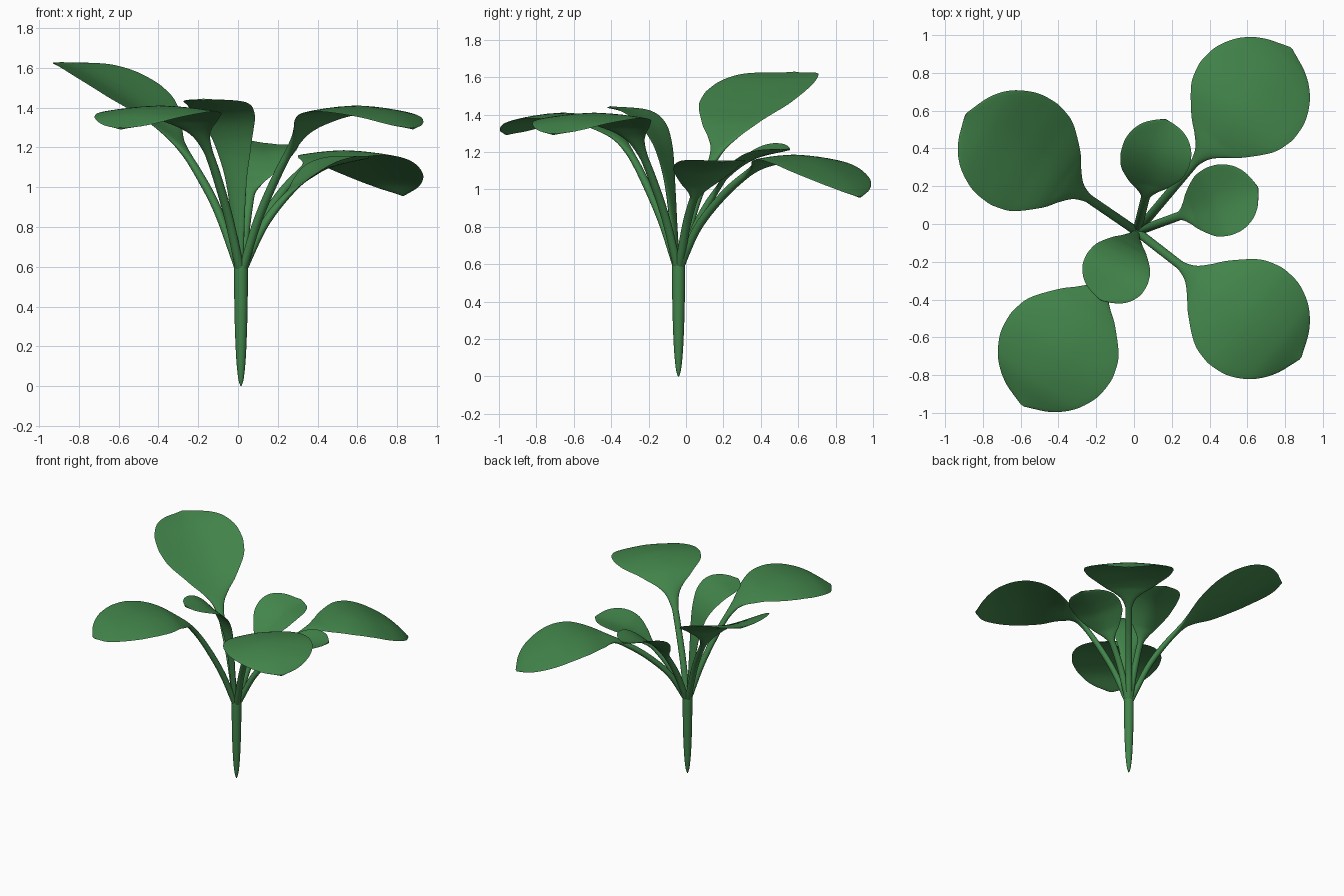
import bpy, bmesh, math
from mathutils import Vector

if "Cube" in bpy.data.objects:
    bpy.data.objects.remove(bpy.data.objects["Cube"])

green = bpy.data.materials.new("leaf_green")
green.diffuse_color = (0.055, 0.235, 0.07, 1)
green.use_nodes = True
green.node_tree.nodes["Principled BSDF"].inputs["Base Color"].default_value = green.diffuse_color
ROOT = Vector((0.015, -0.04, 0))


def spline(pts, n):
    """Catmull-Rom curve through 2D points."""
    p = [Vector(q) for q in pts]
    p = [2 * p[0] - p[1]] + p + [2 * p[-1] - p[-2]]
    out = []
    for i in range(1, len(p) - 2):
        a, b, c, d = p[i - 1:i + 3]
        for k in range(n):
            t = k / n
            out.append(0.5 * (2 * b + (c - a) * t + (2 * a - 5 * b + 4 * c - d) * t * t
                              + (3 * b - a - 3 * c + d) * t ** 3))
    return out + [p[-2]]


# blade half-width (share of its radius) along the leaf; 0 is the widest place
OUTLINE = spline([(-1.75, 0.0), (-1.3, 0.12), (-1.08, 0.31), (-0.88, 0.55), (-0.5, 0.87),
                  (-0.2, 0.98), (0, 1), (0.3, 0.96), (0.6, 0.81), (0.8, 0.62),
                  (0.93, 0.41), (1.0, 0.22), (1.06, 0.04)], 6)


def outline(t):
    if t <= OUTLINE[0].x:
        return 0
    for a, b in zip(OUTLINE, OUTLINE[1:]):
        if t <= b.x:
            return a.y + (b.y - a.y) * (t - a.x) / (b.x - a.x)
    return OUTLINE[-1].y


def loft(name, rings):
    """Closed skin over rings of points, capped at both ends."""
    bm = bmesh.new()
    vr = [[bm.verts.new(p) for p in r] for r in rings]
    n = len(vr[0])
    for a, b in zip(vr, vr[1:]):
        for i in range(n):
            j = (i + 1) % n
            bm.faces.new((a[i], a[j], b[j], b[i]))
    bm.faces.new(vr[0][::-1])
    bm.faces.new(vr[-1])
    bmesh.ops.recalc_face_normals(bm, faces=bm.faces)
    me = bpy.data.meshes.new(name)
    bm.to_mesh(me)
    bm.free()
    me.materials.append(green)
    ob = bpy.data.objects.new(name, me)
    bpy.context.collection.objects.link(ob)
    bpy.context.view_layer.objects.active = ob
    ob.select_set(True)
    bpy.ops.object.shade_smooth_by_angle(angle=math.radians(60))
    ob.select_set(False)


def leaf(name, tip, mid, radius, path, cup, roll=0.0):
    """Stalk and blade in one: tip is x, y from the root; path is (distance out, z);
    cup lifts both edges, roll lifts the left edge and drops the right."""
    u = Vector((tip[0], tip[1], 0))
    reach = u.length
    u.normalize()
    side = Vector((-u.y, u.x, 0))
    curve = spline([(0.012, 0.59)] + path, 14)
    front = (reach - mid) / 1.06
    rings = []
    for i, c in enumerate(curve):
        tan = (curve[min(i + 1, len(curve) - 1)] - curve[max(i - 1, 0)]).normalized()
        nrm = -u * tan.y + Vector((0, 0, tan.x))
        t = (c.x - mid) / (radius if c.x < mid else front)
        w = outline(t)
        flat = min(1, w / 0.5)
        half = max(w * radius, 0.023 if t < 0 else 0.006)
        thick = 0.021 * (1 - flat) + 0.005 * flat if t < 0 else 0.005
        o = ROOT + u * c.x + Vector((0, 0, c.y))
        ring = []
        for k in range(24):
            a = math.tau * k / 24
            x = math.cos(a)
            lift = cup * abs(x * w) ** 1.5 + roll * x * w
            ring.append(o + side * (x * half) + nrm * (math.sin(a) * thick + lift))
        rings.append(ring)
    loft(name, rings)


# main stem, tapering to a point at the bottom
STEM = spline([(0.003, 0), (0.014, 0.04), (0.024, 0.14), (0.031, 0.3),
               (0.034, 0.45), (0.034, 0.6), (0.022, 0.635)], 4)
loft("stem", [[ROOT + Vector((p.x * math.cos(math.tau * k / 20),
                              p.x * math.sin(math.tau * k / 20), p.y))
               for k in range(20)] for p in STEM])

# four large leaves
leaf("large_leaf_back_right", (0.815, 0.97), 0.937, 0.32,
     [(0.13, 0.79), (0.29, 0.95), (0.45, 1.065), (0.6, 1.14), (0.78, 1.18),
      (0.94, 1.16), (1.1, 1.09), (1.2, 1.025), (1.267, 0.96)], -0.025)
leaf("large_leaf_front_right", (0.865, -0.67), 0.755, 0.32,
     [(0.11, 0.84), (0.23, 1.06), (0.33, 1.21), (0.42, 1.31), (0.55, 1.38),
      (0.75, 1.405), (0.95, 1.37), (1.094, 1.295)], -0.025)
leaf("large_leaf_front_left", (-0.605, -0.92), 0.755, 0.32,
     [(0.11, 0.84), (0.23, 1.07), (0.33, 1.22), (0.42, 1.31), (0.55, 1.38),
      (0.75, 1.405), (0.95, 1.37), (1.1, 1.295)], -0.025)
leaf("large_leaf_back_left", (-0.905, 0.62), 0.775, 0.32,
     [(0.14, 0.88), (0.26, 1.07), (0.38, 1.22), (0.5, 1.34), (0.65, 1.43),
      (0.78, 1.5), (0.95, 1.58), (1.097, 1.625)], 0.045)

# three small leaves
leaf("small_leaf_back", (0.15, 0.595), 0.43, 0.185,
     [(0.1, 0.81), (0.2, 0.98), (0.3, 1.09), (0.43, 1.17), (0.613, 1.215)], 0.045, 0.02)
leaf("small_leaf_right", (0.64, 0.235), 0.49, 0.19,
     [(0.13, 0.82), (0.27, 0.98), (0.4, 1.07), (0.5, 1.11), (0.682, 1.15)], 0.035)
leaf("small_leaf_front", (-0.19, -0.365), 0.245, 0.18,
     [(0.03, 0.8), (0.05, 1.0), (0.075, 1.15), (0.11, 1.26), (0.17, 1.35),
      (0.26, 1.41), (0.41, 1.44)], 0.01)
